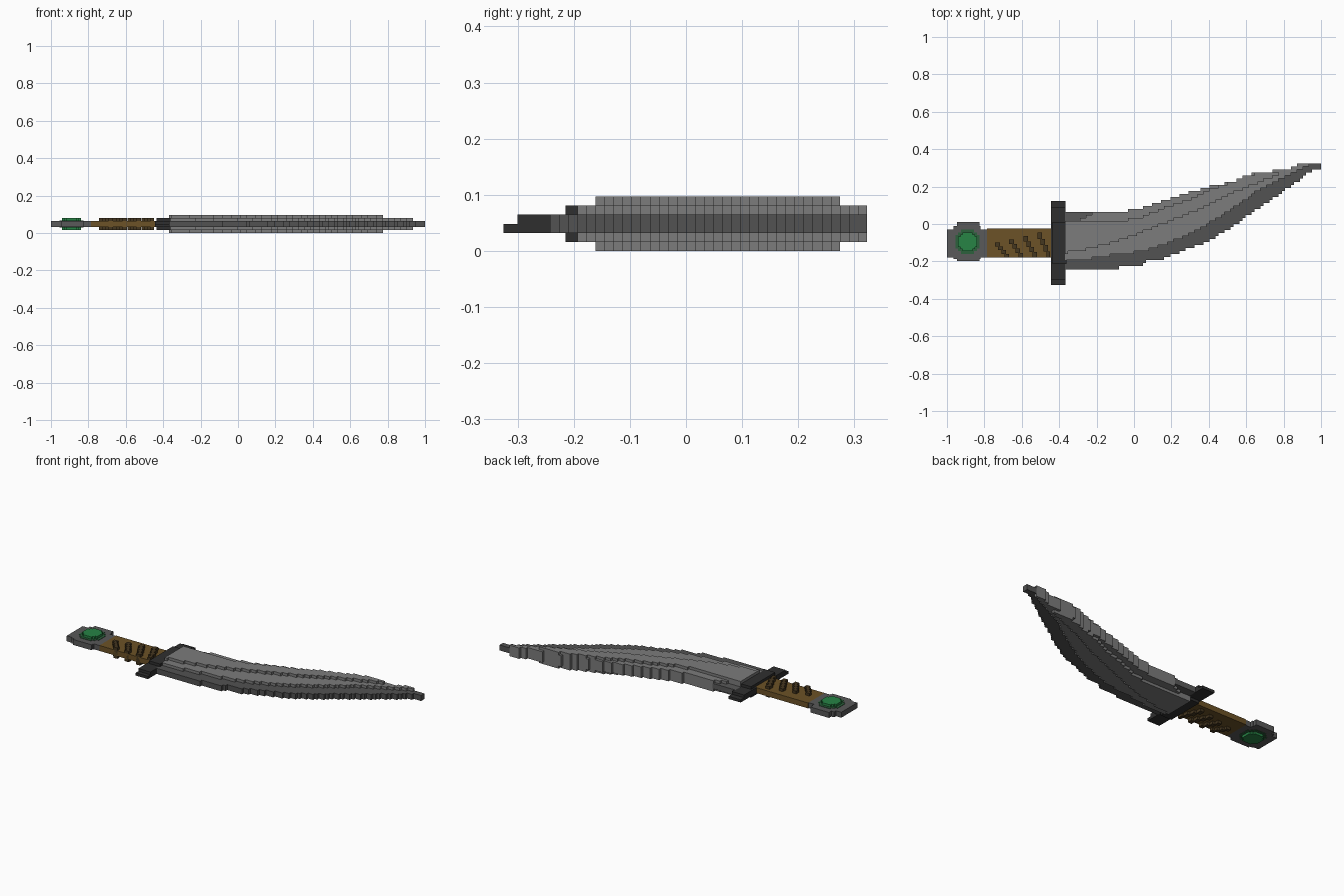
import bpy, bmesh, math

if "Cube" in bpy.data.objects:
    bpy.data.objects.remove(bpy.data.objects["Cube"], do_unlink=True)

V = 2 / 124  # size of one block


def material(name, rgb):
    m = bpy.data.materials.new(name)
    m.use_nodes = True
    m.diffuse_color = (*rgb, 1)
    m.node_tree.nodes["Principled BSDF"].inputs["Base Color"].default_value = (*rgb, 1)
    return m


STEEL = material("blade grey", (0.2, 0.2, 0.2))
EDGE = material("edge grey", (0.085, 0.085, 0.085))
POMMEL = material("pommel grey", (0.1, 0.1, 0.1))
GUARD = material("guard black", (0.028, 0.028, 0.028))
LEATHER = material("grip brown", (0.15, 0.085, 0.02))
WRAP = material("wrap dark brown", (0.06, 0.038, 0.014))
GEM = material("gem green", (0.02, 0.23, 0.06))
RIM = material("gem rim green", (0.025, 0.12, 0.045))


def finish(name, bm, mat):
    bmesh.ops.recalc_face_normals(bm, faces=bm.faces)
    me = bpy.data.meshes.new(name)
    bm.to_mesh(me)
    bm.free()
    me.materials.append(mat)
    ob = bpy.data.objects.new(name, me)
    bpy.context.collection.objects.link(ob)
    return ob


def boxes(name, mat, specs):
    """One object from boxes (x0, x1, y0, y1, z0, z1), heights in blocks."""
    bm = bmesh.new()
    for x0, x1, y0, y1, z0, z1 in specs:
        vs = bmesh.ops.create_cube(bm, size=1)["verts"]
        for v in vs:
            v.co = (x0 if v.co.x < 0 else x1, y0 if v.co.y < 0 else y1,
                    V * (z0 if v.co.z < 0 else z1))
    return finish(name, bm, mat)


def sample(curve, x):
    """Piecewise linear value of a list of (x, y) points."""
    if x <= curve[0][0]:
        return curve[0][1]
    for (xa, ya), (xb, yb) in zip(curve, curve[1:]):
        if x <= xb:
            return ya + (yb - ya) * (x - xa) / (xb - xa)
    return curve[-1][1]


def stepped(name, mat, x0, x1, low, high, z0, z1):
    """Blocky slab between two curves, cut into runs of equal columns."""
    n = round((x1 - x0) / V)
    runs = []
    for i in range(n):
        xa, xb = x0 + (x1 - x0) * i / n, x0 + (x1 - x0) * (i + 1) / n
        xm = (xa + xb) / 2
        lo, hi = (round(sample(c, xm) / V) * V for c in (low, high))
        hi = max(hi, lo + V)
        if runs and runs[-1][2] == lo and runs[-1][3] == hi:
            runs[-1][1] = xb
        else:
            runs.append([xa, xb, lo, hi, z0, z1])
    return boxes(name, mat, runs)


# Blade curves, from cutting side to back
cutting = [(-.1, -.245), (-.08, -.23), (.04, -.23), (.06, -.2), (.14, -.195), (.21, -.165),
           (.33, -.115), (.4, -.095), (.5, -.03), (.57, .015), (.63, .06), (.7, .105),
           (.82, .19), (.89, .24), (.94, .28), (1, .29)]
bevel = [(-.36, -.2), (-.18, -.18), (-.07, -.16), (.04, -.15), (.17, -.11), (.28, -.06),
         (.38, -.01), (.46, .04), (.57, .11), (.65, .17), (.74, .215), (.83, .26), (.93, .315)]
ridge_low = [(-.36, -.155), (-.2, -.125), (-.05, -.08), (.1, -.02), (.25, .04), (.4, .1),
             (.56, .18), (.77, .26)]
ridge_high = [(-.36, .01), (-.1, .015), (.02, .03), (.1, .065), (.2, .1), (.3, .135),
              (.4, .185), (.5, .22), (.56, .24), (.63, .265), (.77, .282)]
back = [(-.07, .06), (0, .08), (.06, .09), (.12, .11), (.26, .16), (.4, .2), (.5, .22),
        (.56, .24), (.63, .268), (.77, .285), (.83, .29), (.88, .326), (1, .326)]
core_back = [(-.36, .012), (-.3, .022), (-.24, .045), (-.22, .06)] + back

X0 = -.37
stepped("blade_edge", EDGE, X0, .935, cutting, bevel, 2, 4)
stepped("blade_tip", EDGE, .935, 1, cutting, back, 2, 4)
stepped("blade_core", STEEL, X0, .935, bevel, core_back, 1, 5)
stepped("blade_ridge", STEEL, X0, .774, ridge_low, ridge_high, 0, 6)
boxes("blade_heel", POMMEL, [(X0, -.22, 0, 4 * V, 2, 4)])

# Cross guard, thicker in the middle
boxes("guard", GUARD, [(-.445, -.365, -.3, .09, 2, 4),
                       (-.445, -.365, -.325, .122, 2, 3),
                       (-.435, -.362, -.215, .01, 1, 5)])

# Grip with stair-shaped wraps on both faces
boxes("grip", LEATHER, [(-.785, -.43, -.18, -.025, 2, 4)])
steps = []
for i in range(4):
    x, top = -.742 + .075 * i, -.1 + .018 * i
    count = 4
    drop = (top + .18) / count
    for k in range(count):
        xa = x + k * V
        steps.append((xa, min(xa + 1.6 * V, -.45), top - (k + 1) * drop, top - k * drop, 1, 5))
boxes("grip_wraps", WRAP, steps)

# Pommel plate
boxes("pommel", POMMEL, [(-1, -.785, -.18, -.03, 2, 4),
                         (-.965, -.82, -.187, -.012, 2, 4),
                         (-.947, -.825, -.198, .01, 2, 4)])


def blocky_disc(name, mat, r, z0, z1):
    cx, cy, c = -.89, -.095, r * .55
    m = (r + c) / 2
    boxes(name, mat, [(cx - a, cx + a, cy - b, cy + b, z0, z1)
                      for a, b in ((r, c), (m, m), (c, r))])


# Gem through the pommel, with a thin rim on each face
blocky_disc("gem_rim", RIM, .065, 1.85, 4.15)
blocky_disc("gem", GEM, .05, 1, 5)
